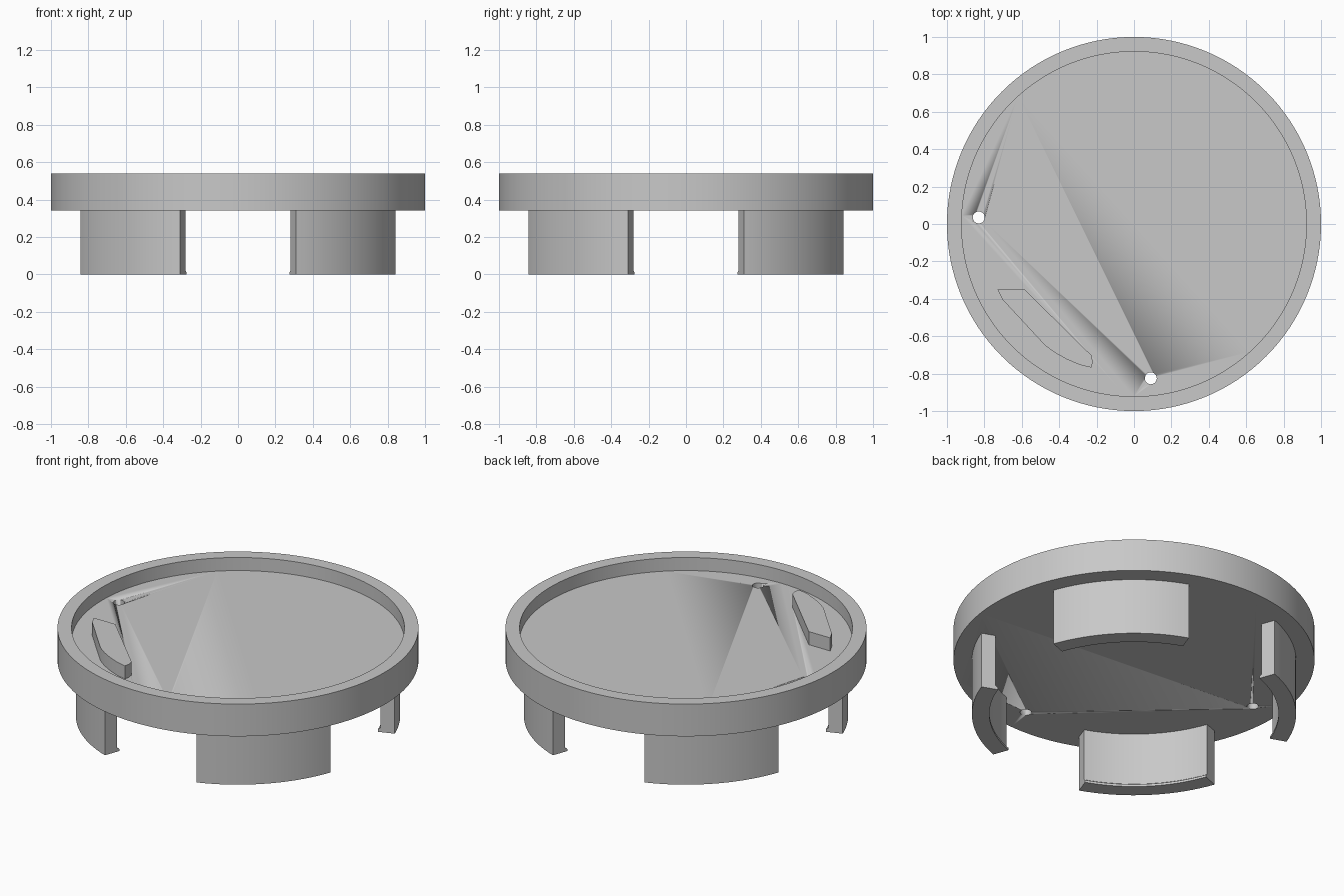
import bpy
import bmesh
from math import cos, sin, radians, pi

if "Cube" in bpy.data.objects:
    bpy.data.objects.remove(bpy.data.objects["Cube"])

grey = bpy.data.materials.new("plain_grey")
grey.use_nodes = True
colour = (0.58, 0.58, 0.58, 1)
grey.diffuse_color = colour
grey.node_tree.nodes["Principled BSDF"].inputs["Base Color"].default_value = colour

RIM_TOP, FLOOR, BASE = 0.54, 0.46, 0.343


def finish(bm, name, smooth=True):
    """Turn a bmesh into a named grey object."""
    bmesh.ops.recalc_face_normals(bm, faces=bm.faces)
    mesh = bpy.data.meshes.new(name)
    bm.to_mesh(mesh)
    bm.free()
    mesh.materials.append(grey)
    obj = bpy.data.objects.new(name, mesh)
    bpy.context.collection.objects.link(obj)
    bpy.ops.object.select_all(action="DESELECT")
    obj.select_set(True)
    bpy.context.view_layer.objects.active = obj
    if smooth:
        bpy.ops.object.shade_smooth_by_angle(angle=radians(30))
    return obj


def prism(points, z0, z1):
    """Extrude a flat outline from z0 up to z1."""
    bm = bmesh.new()
    face = bm.faces.new([bm.verts.new((x, y, z0)) for x, y in points])
    top = bmesh.ops.extrude_face_region(bm, geom=[face])["geom"]
    verts = [g for g in top if isinstance(g, bmesh.types.BMVert)]
    bmesh.ops.translate(bm, verts=verts, vec=(0, 0, z1 - z0))
    return bm


def circle(r, n, cx=0, cy=0):
    return [(cx + r * cos(2 * pi * i / n), cy + r * sin(2 * pi * i / n)) for i in range(n)]


def sweep(profile, start, end, steps):
    """Sweep a closed (radius, z) profile round the z axis, with capped ends."""
    bm = bmesh.new()
    rings = []
    for i in range(steps + 1):
        a = start + (end - start) * i / steps
        rings.append([bm.verts.new((r * cos(a), r * sin(a), z)) for r, z in profile])
    n = len(profile)
    for one, two in zip(rings, rings[1:]):
        for j in range(n):
            k = (j + 1) % n
            bm.faces.new((one[j], one[k], two[k], two[j]))
    bm.faces.new(rings[0])
    bm.faces.new(rings[-1])
    return bm


# Shallow dish: disc with a recessed floor inside a raised rim
bm = prism(circle(1, 128), BASE, RIM_TOP)
bm.normal_update()
top_face = max(bm.faces, key=lambda f: f.calc_center_median().z)
inner = bmesh.ops.extrude_face_region(bm, geom=[top_face])["geom"]
inner_verts = [g for g in inner if isinstance(g, bmesh.types.BMVert)]
bmesh.ops.delete(bm, geom=[top_face], context="FACES_ONLY")
bmesh.ops.scale(bm, verts=inner_verts, vec=(0.922, 0.922, 1))
inner_face = [g for g in inner if isinstance(g, bmesh.types.BMFace)][0]
lowered = bmesh.ops.extrude_face_region(bm, geom=[inner_face])["geom"]
bmesh.ops.delete(bm, geom=[inner_face], context="FACES_ONLY")
floor_verts = [g for g in lowered if isinstance(g, bmesh.types.BMVert)]
bmesh.ops.translate(bm, verts=floor_verts, vec=(0, 0, FLOOR - RIM_TOP))
dish = finish(bm, "dish")

# Two small holes through the floor
for x, y in ((-0.83, 0.035), (0.09, -0.825)):
    cutter = finish(prism(circle(0.032, 24, x, y), BASE - 0.1, RIM_TOP), "hole_cutter")
    cutter.hide_render = True
    cut = dish.modifiers.new("hole", "BOOLEAN")
    cut.operation = "DIFFERENCE"
    cut.solver = "EXACT"
    cut.object = cutter
    bpy.context.view_layer.objects.active = dish
    bpy.ops.object.modifier_apply(modifier=cut.name)
    bpy.data.objects.remove(cutter)

# Raised tab on the floor, level with the rim
tab = [(-0.73, -0.35), (-0.585, -0.35), (-0.227, -0.703), (-0.221, -0.735),
       (-0.227, -0.768), (-0.29, -0.753), (-0.36, -0.723), (-0.42, -0.69),
       (-0.475, -0.65), (-0.703, -0.404)]
finish(prism(tab, FLOOR - 0.02, RIM_TOP), "floor_tab")

# Four curved clips underneath, each with a small inward lip at its foot
clip = [(0.898, 0), (0.898, BASE + 0.01), (0.815, BASE + 0.01),
        (0.815, 0.024), (0.801, 0.014), (0.801, 0)]
half = radians(24.8)
names = ("back_left_clip", "back_right_clip", "front_right_clip", "front_left_clip")
for i, name in enumerate(names):
    middle = radians(45 + 90 * i)
    finish(sweep(clip, middle - half, middle + half, 18), name)
